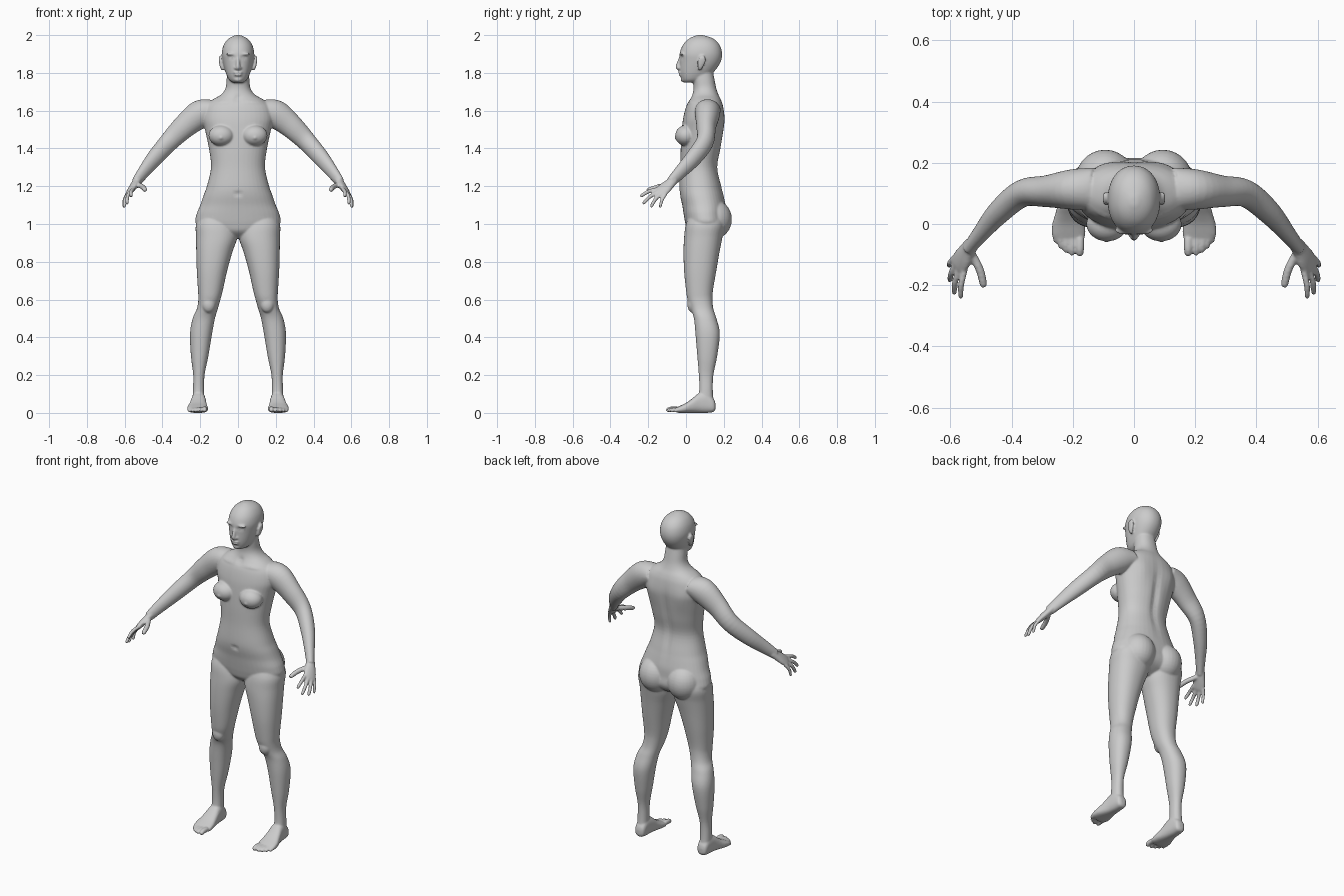
import bpy, bmesh, math
from mathutils import Vector, Matrix

bm = bmesh.new()


def spline(keys, steps=5):
    """Catmull-Rom samples through rows of numbers."""
    ks = [keys[0]] + list(keys) + [keys[-1]]
    out = []
    for a, b, c, d in zip(ks, ks[1:], ks[2:], ks[3:]):
        for i in range(steps):
            t = i / steps
            out.append([0.5 * (2 * q + (r - p) * t + (2 * p - 5 * q + 4 * r - s) * t * t
                               + (3 * q - p - 3 * r + s) * t ** 3)
                        for p, q, r, s in zip(a, b, c, d)])
    return out + [list(keys[-1])]


def skin(rings):
    """Closed surface through rings of points."""
    vs = [[bm.verts.new(p) for p in ring] for ring in rings]
    n = len(vs[0])
    for a, b in zip(vs, vs[1:]):
        for i in range(n):
            bm.faces.new((a[i], a[(i + 1) % n], b[(i + 1) % n], b[i]))
    bm.faces.new(vs[0])
    bm.faces.new(vs[-1])


def unit_ring(n, power):
    for i in range(n):
        c, s = math.cos(math.tau * i / n), math.sin(math.tau * i / n)
        yield (math.copysign(abs(c) ** (2 / power), c), math.copysign(abs(s) ** (2 / power), s))


def loft(keys, side=1, axis='z', power=2.2, n=40):
    """Rows (level, x0, x1, v0, v1): sections stacked along z, or along y."""
    rings = []
    for l, x0, x1, v0, v1 in spline(keys):
        ring = []
        for c, s in unit_ring(n, power):
            x = side * ((x0 + x1) / 2 + c * (x1 - x0) / 2)
            v = (v0 + v1) / 2 + s * (v1 - v0) / 2
            ring.append((x, v, l) if axis == 'z' else (x, l, v))
        rings.append(ring)
    skin(rings)


def tube(keys, side=1, up=(0, 0, 1), n=20):
    """Rows (x, y, z, radius along up, radius across)."""
    rows = spline(keys)
    pts = [Vector(r[:3]) for r in rows]
    rings = []
    for i, (p, r) in enumerate(zip(pts, rows)):
        t = (pts[min(i + 1, len(pts) - 1)] - pts[max(i - 1, 0)]).normalized()
        u = Vector(up)
        u = (u - u.dot(t) * t).normalized()
        w = t.cross(u)
        ring = [p + u * c * r[3] + w * s * r[4] for c, s in unit_ring(n, 2)]
        rings.append([(side * q.x, q.y, q.z) for q in ring])
    skin(rings)


def ball(c, r, side=1):
    m = Matrix.Translation((side * c[0], c[1], c[2])) @ Matrix.Diagonal((*r, 1))
    bmesh.ops.create_uvsphere(bm, u_segments=28, v_segments=18, radius=1, matrix=m)


def digit(a, b, r, side, bend=(0, 0, 0)):
    """Finger or toe from knuckle a to tip b."""
    a, b = Vector(a), Vector(b)
    mid = (a + b) / 2 + Vector(bend)
    near = b + (mid - b).normalized() * r * 0.7
    tube([(*a, r, r), (*mid, r, r), (*near, r * .85, r * .85), (*b, r * .35, r * .35)], side, n=12)


def sym(z, w, y0, y1):
    return (z, -w, w, y0, y1)


# torso and neck
loft([sym(*k) for k in [
    (.925, .04, .05, .13), (.96, .15, .01, .19), (1.0, .221, -.003, .215), (1.05, .22, -.012, .212),
    (1.1, .2, -.02, .21), (1.15, .183, -.031, .2), (1.2, .165, -.035, .188), (1.3, .143, -.03, .168),
    (1.4, .154, -.028, .185), (1.5, .175, -.022, .2), (1.56, .188, -.015, .205), (1.62, .175, .0, .198),
    (1.655, .14, .018, .187), (1.685, .09, .033, .172), (1.72, .066, .04, .16), (1.77, .06, .035, .15),
    (1.82, .055, .03, .14)]])

# head
loft([sym(*k) for k in [
    (1.748, .025, -.01, .05), (1.762, .046, -.021, .09), (1.79, .061, -.03, .13), (1.82, .071, -.033, .16),
    (1.86, .081, -.033, .184), (1.9, .086, -.034, .191), (1.94, .079, -.021, .182), (1.97, .062, .002, .16),
    (1.988, .04, .028, .13), (2.0, .012, .06, .09)]], power=2.15)

# nose, lips and chin
tube([(0, -.025, 1.89, .008, .007), (0, -.036, 1.86, .01, .009), (0, -.042, 1.832, .013, .012),
      (0, -.035, 1.818, .008, .011)], up=(0, 1, 0))
ball((0, -.032, 1.801), (.024, .01, .006))
ball((0, -.031, 1.789), (.021, .01, .006))
ball((0, -.012, 1.766), (.024, .017, .015))

for s in (1, -1):
    # ear, nostril and brow
    tube([(.078, .075, 1.815, .008, .006), (.087, .075, 1.83, .014, .008), (.093, .082, 1.86, .022, .008),
          (.095, .086, 1.88, .018, .007), (.09, .085, 1.89, .006, .004)], s, up=(0, 1, 0))
    ball((.012, -.034, 1.826), (.008, .01, .007), s)
    ball((.034, -.02, 1.9), (.03, .014, .008), s)

    # breast and buttock
    ball((.088, .0, 1.468), (.068, .057, .055), s)
    ball((.094, .145, 1.025), (.097, .098, .105), s)

    # leg
    loft([(1.07, .04, .19, .03, .19), (1.0, .012, .222, .0, .205), (.93, .004, .222, -.01, .193),
          (.85, .03, .221, -.013, .177), (.75, .058, .218, -.01, .16), (.65, .08, .212, .0, .143),
          (.6, .093, .21, .008, .14), (.55, .107, .218, .025, .145), (.5, .122, .24, .042, .161),
          (.42, .137, .254, .05, .179), (.3, .157, .249, .06, .165), (.2, .177, .237, .068, .145),
          (.12, .179, .239, .07, .142), (.05, .178, .24, .06, .147)], s)
    ball((.155, .035, .575), (.036, .028, .045), s)

    # foot
    loft([(.156, .195, .222, .02, .05), (.146, .179, .237, .005, .075), (.11, .174, .243, .0, .11),
          (.07, .17, .248, .0, .105), (.03, .165, .258, .0, .074), (.0, .16, .267, .0, .053),
          (-.035, .159, .269, .0, .036), (-.056, .168, .258, .004, .025)], s, axis='y', power=2.6)
    for x, tip, r in [(.177, -.106, .0145), (.203, -.104, .011), (.223, -.094, .0105),
                      (.241, -.08, .01), (.257, -.062, .0095)]:
        digit((x, tip + .06, .02), (x, tip, r * .9), r, s, (0, 0, .004))

    # arm
    tube([(.13, .115, 1.605, .055, .068), (.2, .113, 1.582, .074, .066), (.285, .107, 1.515, .063, .052),
          (.365, .1, 1.435, .052, .045), (.44, .04, 1.35, .046, .039), (.5, -.03, 1.275, .036, .028),
          (.54, -.08, 1.222, .028, .021)], s, n=32)

    # palm
    tube([(.53, -.066, 1.234, .026, .021), (.545, -.087, 1.212, .03, .02), (.56, -.112, 1.19, .037, .018),
          (.574, -.134, 1.169, .037, .014), (.58, -.144, 1.16, .031, .009)], s, up=(.035, .05, -.03))

    # fingers and thumb
    for a, b, r in [((.553, -.148, 1.186), (.566, -.243, 1.145), .0105),
                    ((.570, -.143, 1.172), (.588, -.229, 1.106), .0105),
                    ((.581, -.128, 1.163), (.602, -.187, 1.088), .0105),
                    ((.587, -.108, 1.158), (.605, -.138, 1.085), .0095)]:
        digit(a, b, r, s, (.006, -.004, .006))
    digit((.535, -.09, 1.21), (.49, -.207, 1.178), .014, s, (-.008, 0, .002))

bmesh.ops.recalc_face_normals(bm, faces=bm.faces)
mesh = bpy.data.meshes.new("body")
bm.to_mesh(mesh)
bm.free()
body = bpy.data.objects.new("body", mesh)
bpy.context.collection.objects.link(body)

# fuse the parts into one skin
m = body.modifiers.new("fuse", 'REMESH')
m.mode, m.voxel_size = 'VOXEL', 0.0052
m = body.modifiers.new("soften", 'SMOOTH')
m.factor, m.iterations = 0.5, 5
m = body.modifiers.new("lighten", 'DECIMATE')
m.ratio = 0.5
bpy.context.view_layer.objects.active = body
body.select_set(True)
for m in list(body.modifiers):
    bpy.ops.object.modifier_apply(modifier=m.name)

# sculpted dents and ridges: centre, reach, push
dabs = [((0, .2, 1.38), (.022, .07, .17), (0, -.012, 0)),       # spine
        ((0, -.04, 1.795), (.022, .02, .003), (0, .004, 0)),    # mouth
        ((0, -.035, 1.16), (.009, .02, .012), (0, .008, 0)),    # navel
        ((0, .01, 1.665), (.018, .04, .018), (0, .008, 0))]     # throat
for s in (1, -1):
    dabs += [((s * .033, -.03, 1.882), (.017, .03, .009), (0, .007, 0)),   # eye socket
             ((s * .033, -.028, 1.88), (.009, .03, .005), (0, -.004, 0)),  # eyelid
             ((s * .09, .02, 1.645), (.06, .03, .01), (0, -.004, .002)),   # collarbone
             ((s * .1, .2, 1.53), (.045, .05, .07), (0, .006, 0)),         # shoulder blade
             ((s * .09, -.058, 1.455), (.009, .02, .009), (0, -.005, 0))]  # nipple
for v in body.data.vertices:
    for c, r, push in dabs:
        d = sum(((v.co[i] - c[i]) / r[i]) ** 2 for i in range(3))
        if d < 6:
            v.co += Vector(push) * math.exp(-d)

bpy.ops.object.shade_smooth_by_angle(angle=math.radians(50))
